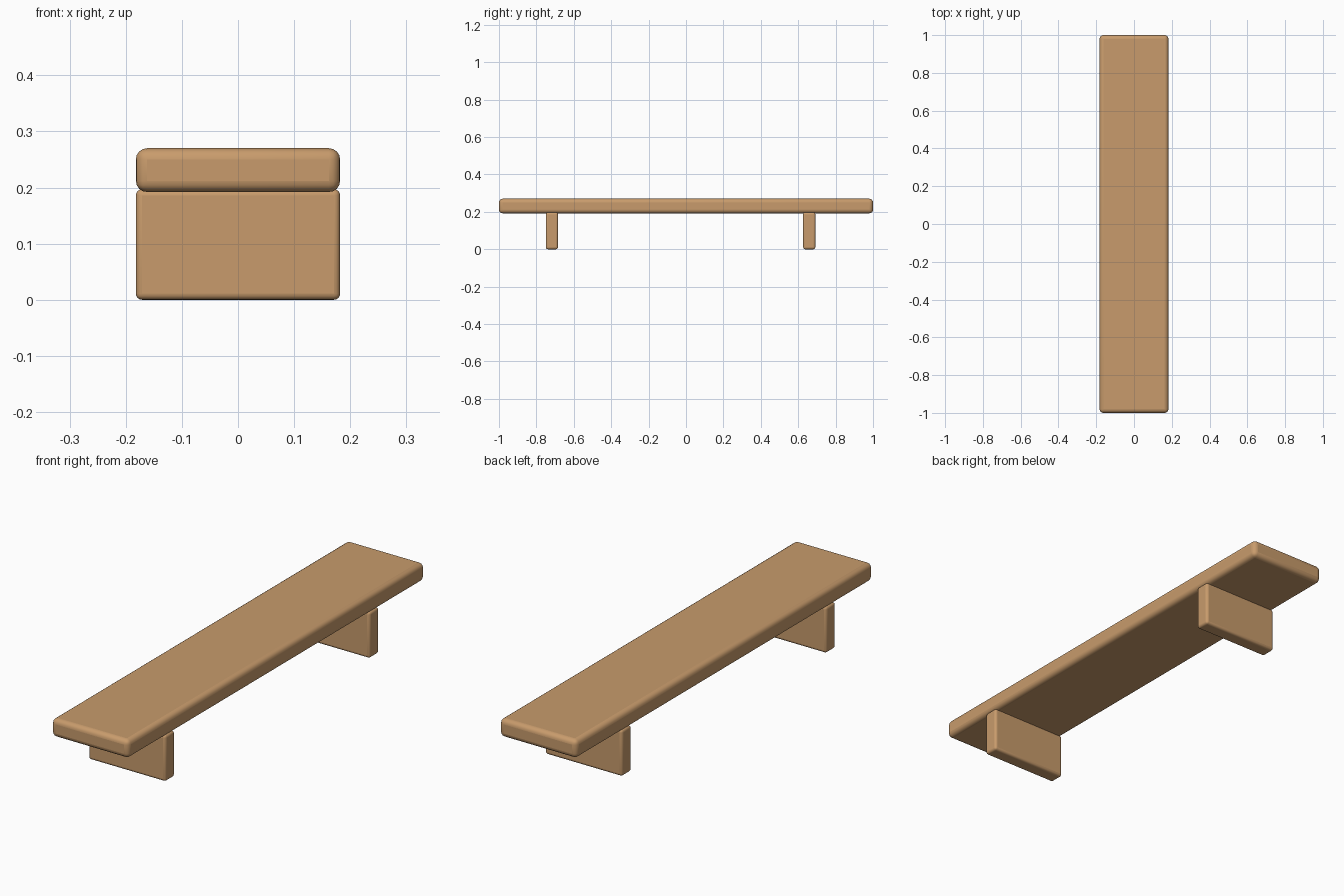
import bpy
import math

if "Cube" in bpy.data.objects:
    bpy.data.objects.remove(bpy.data.objects["Cube"])

wood = bpy.data.materials.new("wood")
wood.diffuse_color = (0.58, 0.33, 0.15, 1)
wood.use_nodes = True
wood.node_tree.nodes["Principled BSDF"].inputs["Base Color"].default_value = wood.diffuse_color


def soft_box(name, center, size, radius):
    """Box with rounded, smoothly shaded edges."""
    bpy.ops.mesh.primitive_cube_add(size=1, location=center)
    obj = bpy.context.object
    obj.name = name
    obj.scale = size
    bpy.ops.object.transform_apply(location=False, rotation=False, scale=True)
    bevel = obj.modifiers.new("rounded_edges", 'BEVEL')
    bevel.width = radius
    bevel.segments = 4
    bpy.ops.object.shade_smooth_by_angle(angle=math.radians(40))
    obj.data.materials.append(wood)
    return obj


# Long plank seat
soft_box("seat", (0, 0, 0.231), (0.364, 2.0, 0.078), 0.02)

# Two slab legs, slightly offset towards the front
for name, y in (("front_leg", -0.717), ("back_leg", 0.659)):
    soft_box(name, (0, y, 0.0985), (0.364, 0.065, 0.197), 0.011)
